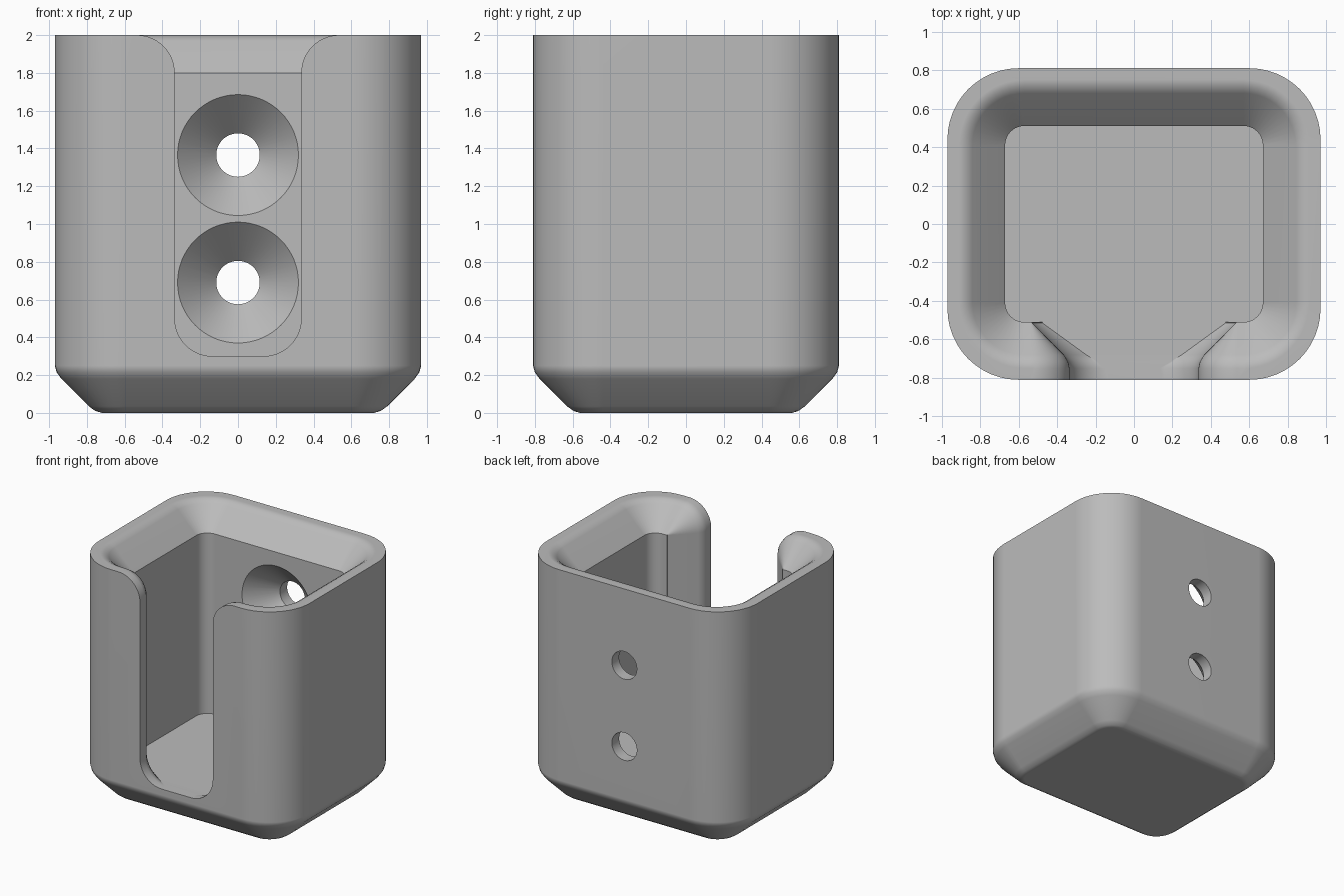
import bpy, bmesh
from math import sin, cos, pi, radians, sqrt

cube = bpy.data.objects.get("Cube")
if cube:
    bpy.data.objects.remove(cube, do_unlink=True)

grey = bpy.data.materials.new("matte grey")
grey.use_nodes = True
grey.diffuse_color = (0.5, 0.5, 0.5, 1)
grey.node_tree.nodes["Principled BSDF"].inputs["Base Color"].default_value = grey.diffuse_color


def loft(name, rings):
    """Skin a closed solid through rings that have equal point counts."""
    bm = bmesh.new()
    loops = [[bm.verts.new(p) for p in ring] for ring in rings]
    n = len(loops[0])
    for a, b in zip(loops, loops[1:]):
        for i in range(n):
            j = (i + 1) % n
            bm.faces.new((a[i], a[j], b[j], b[i]))
    bm.faces.new(loops[0])
    bm.faces.new(loops[-1])
    bmesh.ops.recalc_face_normals(bm, faces=bm.faces)
    mesh = bpy.data.meshes.new(name)
    bm.to_mesh(mesh)
    bm.free()
    mesh.materials.append(grey)
    obj = bpy.data.objects.new(name, mesh)
    bpy.context.collection.objects.link(obj)
    return obj


def rounded_rect(hx, hy, r, z, steps=12):
    pts = []
    for k, (sx, sy) in enumerate([(1, 1), (-1, 1), (-1, -1), (1, -1)]):
        for i in range(steps + 1):
            a = (k + i / steps) * pi / 2
            pts.append((sx * (hx - r) + r * cos(a), sy * (hy - r) + r * sin(a), z))
    return pts


def circle(r, y, z, n=64):
    return [(r * cos(2 * pi * i / n), y, z + r * sin(2 * pi * i / n)) for i in range(n)]


FLOOR, TOP, SLOT, R = 0.3, 2.0, 0.335, 0.2


def slot_ring(y, d, steps=14):
    """Slot outline grown by d: rounded bottom corners, flared mouth, cut off at the floor."""
    half = []
    rb = R + d
    a0 = math_asin(R / rb)
    for i in range(steps + 1):
        a = a0 * (1 - i / steps)
        half.append((SLOT - R + rb * cos(a), FLOOR + R - rb * sin(a)))
    rt = R - d
    for i in range(steps + 1):
        a = i / steps * pi / 2
        half.append((SLOT + R - rt * cos(a), TOP - R + rt * sin(a)))
    half.append((SLOT + R, TOP + 0.2))
    return [(x, y, z) for x, z in half] + [(-x, y, z) for x, z in reversed(half)]


def math_asin(s):
    from math import asin
    return asin(min(1, s))


# Outer body with a softened chamfer round the base
base = [(0.25, 0), (0.215, 0.01), (0.18, 0.035), (0.035, 0.18), (0.01, 0.215), (0, 0.25), (0, TOP)]
holder = loft("holder_body", [rounded_rect(0.97 - i, 0.81 - i, 0.37 - i, z) for i, z in base])

# Cavity with a flared mouth
mouth = [(0, FLOOR), (0, 1.8), (0.17, 1.97), (0.205, 1.992), (0.24, TOP), (0.24, 2.2)]
cutters = [loft("cavity_cutter", [rounded_rect(0.67 + e, 0.51 + e, 0.1 + e, z) for e, z in mouth])]

# Front slot, bevelled on the inside
bevel = [(-0.95, 0), (-0.75, 0), (-0.715, 0.008), (-0.68, 0.03), (-0.515, 0.195), (-0.4, 0.195)]
cutters.append(loft("slot_cutter", [slot_ring(y, d) for y, d in bevel]))

# Countersunk screw holes in the back wall
for z in (1.365, 0.69):
    sink = [(0.32, 0.4), (0.32, 0.51), (0.115, 0.715), (0.115, 0.95)]
    cutters.append(loft("screw_cutter", [circle(r, y, z) for r, y in sink]))

bpy.context.view_layer.objects.active = holder
holder.select_set(True)
for cutter in cutters:
    mod = holder.modifiers.new("cut", "BOOLEAN")
    mod.operation = "DIFFERENCE"
    mod.solver = "EXACT"
    mod.object = cutter
    bpy.ops.object.modifier_apply(modifier=mod.name)
    bpy.data.objects.remove(cutter, do_unlink=True)

# Smooth fillets, crisp edges and flat walls
bpy.ops.object.shade_smooth_by_angle(angle=radians(30))
weighted = holder.modifiers.new("flat walls", "WEIGHTED_NORMAL")
weighted.keep_sharp = True
